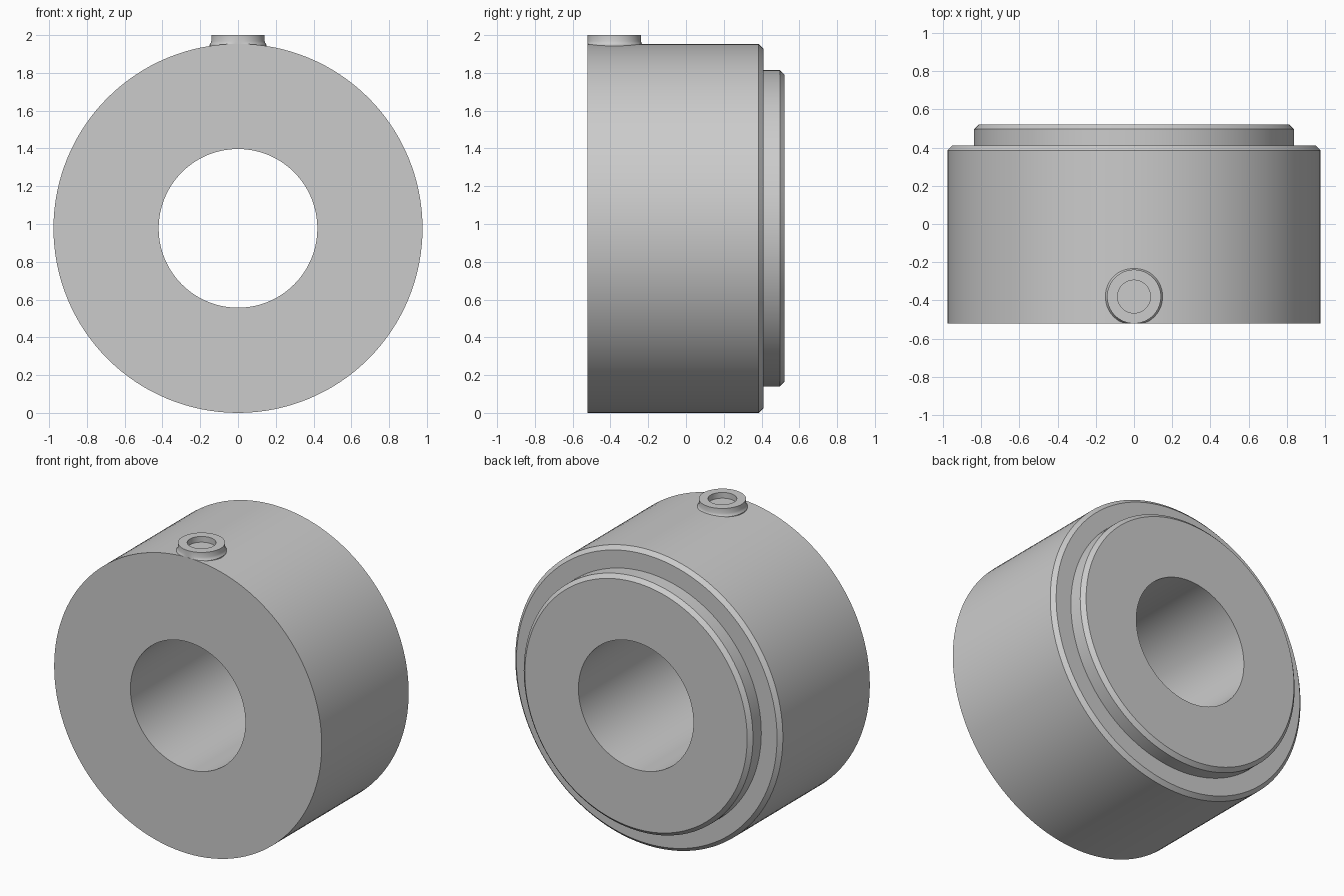
import bpy, bmesh, math
from mathutils import Matrix

cube = bpy.data.objects.get("Cube")
if cube:
    bpy.data.objects.remove(cube, do_unlink=True)

steel = bpy.data.materials.new("plain grey")
steel.use_nodes = True
GREY = (0.6, 0.6, 0.6, 1)
steel.diffuse_color = GREY
steel.node_tree.nodes["Principled BSDF"].inputs["Base Color"].default_value = GREY


def lathe(name, profile, sides, matrix, closed):
    """Spin a (radius, height) profile around z, then place it with a matrix."""
    bm = bmesh.new()
    rings = []
    for r, h in profile:
        ring = [bm.verts.new((r * math.cos(a), r * math.sin(a), h))
                for a in (math.tau * i / sides for i in range(sides))]
        rings.append(ring)
    pairs = list(zip(rings, rings[1:]))
    if closed:
        pairs.append((rings[-1], rings[0]))
    else:
        bm.faces.new(rings[0])
        bm.faces.new(rings[-1])
    for low, high in pairs:
        for i in range(sides):
            j = (i + 1) % sides
            bm.faces.new((low[i], low[j], high[j], high[i]))
    bm.transform(matrix)
    bmesh.ops.recalc_face_normals(bm, faces=bm.faces)
    mesh = bpy.data.meshes.new(name)
    bm.to_mesh(mesh)
    bm.free()
    mesh.materials.append(steel)
    obj = bpy.data.objects.new(name, mesh)
    bpy.context.collection.objects.link(obj)
    bpy.ops.object.select_all(action='DESELECT')
    obj.select_set(True)
    bpy.context.view_layer.objects.active = obj
    bpy.ops.object.shade_smooth_by_angle(angle=math.radians(30))
    return obj


R, HALF, BORE = 0.977, 0.522, 0.42
STEP_R, STEP_Y, BEVEL = 0.837, 0.41, 0.025

# Stepped ring with a through bore, axis running front to back
collar_profile = [
    (BORE, -HALF), (R, -HALF), (R, STEP_Y - BEVEL), (R - BEVEL, STEP_Y),
    (STEP_R, STEP_Y), (STEP_R, HALF - BEVEL), (STEP_R - BEVEL, HALF), (BORE, HALF),
]
lathe("collar", collar_profile, 128,
      Matrix.Translation((0, 0, R)) @ Matrix.Rotation(-math.pi / 2, 4, 'X'), True)

# Small raised boss on top, with a flared foot and a shallow socket
boss_profile = [
    (0.15, 1.93), (0.15, 1.95), (0.145, 1.957), (0.141, 1.968),
    (0.141, 2.0), (0.086, 2.0), (0.086, 1.962),
]
boss = lathe("screw_boss", boss_profile, 64, Matrix.Translation((0, -0.38, 0)), False)

# Trim the foot flush with the front face
for v in boss.data.vertices:
    v.co.y = max(v.co.y, -HALF + 0.0005)
